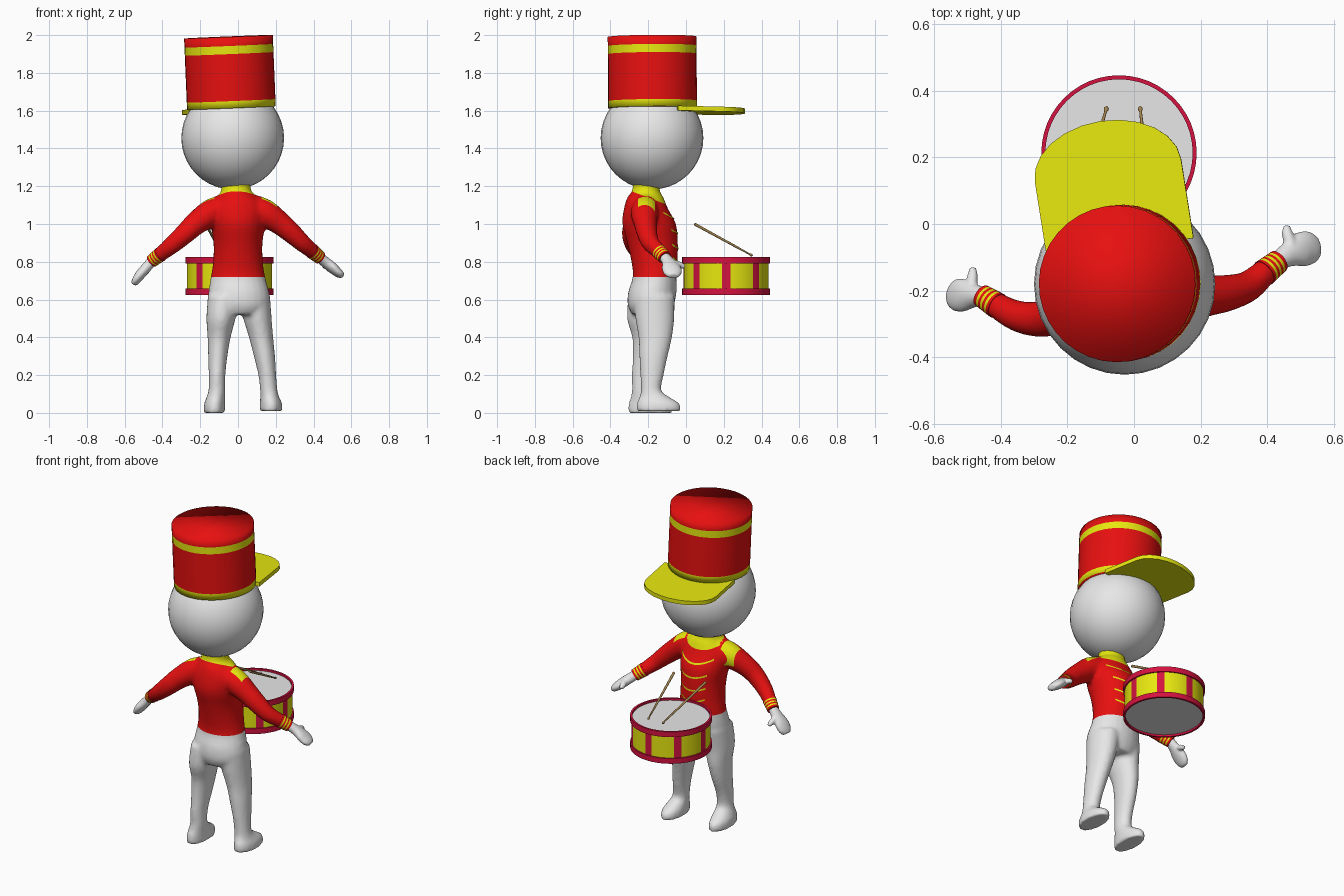
import bpy, bmesh, math
from mathutils import Vector
from mathutils.bvhtree import BVHTree

if "Cube" in bpy.data.objects:
    bpy.data.objects.remove(bpy.data.objects["Cube"])


def material(name, rgb):
    m = bpy.data.materials.new(name)
    m.diffuse_color = (*rgb, 1)
    m.use_nodes = True
    m.node_tree.nodes["Principled BSDF"].inputs["Base Color"].default_value = m.diffuse_color
    return m


RED = material("red cloth", (0.8, 0.005, 0.005))
YELLOW = material("yellow trim", (0.8, 0.8, 0.005))
WHITE = material("white", (0.8, 0.8, 0.8))
CRIMSON = material("crimson", (0.66, 0.006, 0.05))
WOOD = material("stick wood", (0.36, 0.23, 0.08))


def finish(name, bm, mats, angle=40):
    bmesh.ops.recalc_face_normals(bm, faces=bm.faces)
    me = bpy.data.meshes.new(name)
    bm.to_mesh(me)
    bm.free()
    for m in mats:
        me.materials.append(m)
    me.shade_smooth()
    if angle:
        me.set_sharp_from_angle(angle=math.radians(angle))
    ob = bpy.data.objects.new(name, me)
    bpy.context.collection.objects.link(ob)
    return ob


def curved(stations, n=4):
    """Catmull-Rom interpolation of loft stations."""
    pts = [stations[0]] + list(stations) + [stations[-1]]
    out = []
    for a, b, c, d in zip(pts, pts[1:], pts[2:], pts[3:]):
        for k in range(n):
            t = k / n
            out.append([0.5 * (2 * q + (r - p) * t + (2 * p - 5 * q + 4 * r - s) * t * t
                               + (3 * q - p - 3 * r + s) * t ** 3) for p, q, r, s in zip(a, b, c, d)])
    return out + [list(stations[-1])]


def loft(bm, stations, seg=24, along=False, mats=None, cap=0, caps=True):
    """Elliptical rings (x, y, z, r1, r2), level or square to the path."""
    pos = [Vector(s[:3]) for s in stations]
    rings = []
    for i, s in enumerate(stations):
        u, v = Vector((1, 0, 0)), Vector((0, 1, 0))
        if along:
            d = (pos[min(i + 1, len(pos) - 1)] - pos[max(i - 1, 0)]).normalized()
            u = d.cross(Vector((0, 0, 1))).normalized()
            v = d.cross(u)
        rings.append([bm.verts.new(pos[i] + u * s[3] * math.cos(a) + v * s[4] * math.sin(a))
                      for a in (2 * math.pi * k / seg for k in range(seg))])
    for i, (lo, hi) in enumerate(zip(rings, rings[1:])):
        for k in range(seg):
            j = (k + 1) % seg
            f = bm.faces.new((lo[k], lo[j], hi[j], hi[k]))
            f.material_index = mats[i] if mats else 0
    if caps:
        for r in (rings[0], rings[-1]):
            bm.faces.new(r).material_index = cap


def fused(name, bm, voxel, iterations):
    """Fuse overlapping lofts into one smooth skin and return it as bmesh."""
    ob = finish(name, bm, [])
    rem = ob.modifiers.new("fuse", 'REMESH')
    rem.mode, rem.voxel_size = 'VOXEL', voxel
    smo = ob.modifiers.new("relax", 'SMOOTH')
    smo.factor, smo.iterations = 0.5, iterations
    dg = bpy.context.evaluated_depsgraph_get()
    me = bpy.data.meshes.new_from_object(ob.evaluated_get(dg))
    bpy.data.objects.remove(ob)
    out = bmesh.new()
    out.from_mesh(me)
    return out


# Body: neck, torso, legs with feet, sleeves
torso = [(-.01, -.21, 1.24, .08, .07), (-.01, -.212, 1.175, .08, .074), (0, -.215, 1.14, .108, .096),
         (0, -.212, 1.08, .148, .117), (0, -.195, 1.0, .145, .142), (0, -.177, .9, .13, .134),
         (0, -.167, .8, .132, .122), (0, -.166, .72, .144, .116), (.004, -.178, .64, .16, .128),
         (.005, -.186, .57, .162, .122), (.006, -.185, .52, .13, .1)]
left_leg = [(-.075, -.19, .62, .085, .115), (-.09, -.205, .5, .077, .107), (-.1, -.195, .4, .061, .09),
            (-.107, -.205, .3, .051, .077), (-.111, -.225, .2, .044, .062), (-.112, -.23, .12, .044, .056),
            (-.118, -.213, .08, .05, .08), (-.124, -.192, .045, .056, .113), (-.125, -.19, 0, .057, .117)]
right_leg = [(.085, -.17, .62, .085, .11), (.103, -.165, .5, .075, .103), (.122, -.163, .4, .064, .089),
             (.14, -.172, .3, .056, .075), (.155, -.18, .2, .047, .062), (.163, -.185, .12, .046, .054),
             (.168, -.168, .085, .05, .078), (.174, -.148, .05, .059, .113), (.175, -.145, .01, .061, .117)]
left_arm = [(-.05, -.21, 1.1, .065), (-.14, -.23, 1.06, .073), (-.22, -.265, 1.005, .062),
            (-.28, -.285, .95, .055), (-.35, -.276, .888, .047), (-.41, -.245, .84, .039),
            (-.455, -.216, .805, .034)]
right_arm = [(.05, -.21, 1.1, .065), (.14, -.22, 1.06, .073), (.22, -.215, 1.005, .062),
             (.28, -.207, .955, .055), (.34, -.188, .9, .047), (.39, -.147, .858, .04),
             (.432, -.113, .823, .035)]
bm = bmesh.new()
for part in (torso, left_leg, right_leg):
    loft(bm, curved(part))
for arm in (left_arm, right_arm):
    loft(bm, curved([(*s, s[3]) for s in arm]), along=True)
bm = fused("body", bm, 0.011, 5)

# Clean colour borders: waist, collar, shoulder patches
collar_n = Vector((0, .38, 1))
cuts = [((0, 0, .72), (0, 0, 1)), ((0, -.285, 1.172), collar_n), ((0, -.255, 0), (0, 1, 0)),
        ((0, -.165, 0), (0, 1, 0))]
cuts += [((x, 0, 0), (1, 0, 0)) for x in (-.205, -.125, .125, .205)]
for co, no in cuts:
    bmesh.ops.bisect_plane(bm, geom=bm.verts[:] + bm.edges[:] + bm.faces[:], plane_co=co, plane_no=no)
for f in bm.faces:
    c = f.calc_center_median()
    collar = (c - Vector((0, -.285, 1.172))).dot(collar_n) > 0 and abs(c.x) < .11
    patch = .125 < abs(c.x) < .205 and -.255 < c.y < -.165 and c.z > 1.02
    f.material_index = 2 if c.z < .72 else 1 if collar or patch else 0
tree = BVHTree.FromBMesh(bm)
finish("body", bm, [RED, YELLOW, WHITE], 0)

# Chest braids: thin ribbons following the jacket front
bm = bmesh.new()
for z0, w, sag in ((1.06, .11, .03), (.97, .09, .02), (.89, .085, .02), (.82, .08, .02)):
    prev = None
    for k in range(17):
        t = k / 8 - 1
        pair = []
        for dz in (-.005, .005):
            z = z0 - sag * (1 - t * t) + dz
            hit = tree.ray_cast(Vector((t * w, 1, z)), Vector((0, -1, 0)))[0]
            pair.append(bm.verts.new(hit + Vector((0, .004, 0))))
        if prev:
            bm.faces.new((prev[0], pair[0], pair[1], prev[1]))
        prev = pair
finish("chest_braids", bm, [YELLOW])

# Striped cuffs and hands
palms = {"left": [(-.45, -.219, .81, .027, .027), (-.48, -.215, .775, .036, .027),
                  (-.515, -.214, .735, .05, .027), (-.54, -.212, .7, .045, .022), (-.553, -.21, .68, .026, .014)],
         "right": [(.425, -.118, .828, .028, .028), (.46, -.094, .8, .036, .028),
                   (.5, -.077, .767, .052, .028), (.535, -.07, .738, .047, .023), (.555, -.066, .724, .026, .014)]}
thumbs = {"left": [(-.488, -.19, .765, .018, .018), (-.484, -.155, .752, .016, .016), (-.484, -.132, .742, .01, .01)],
          "right": [(.472, -.07, .795, .018, .018), (.46, -.03, .782, .017, .017), (.458, -.006, .772, .01, .01)]}
for side, arm in (("left", left_arm), ("right", right_arm)):
    a, b = Vector(arm[-2]), Vector(arm[-1])
    bm = bmesh.new()
    bands = [0, .16, .3, .44, .58, .72, .86, 1.04]
    loft(bm, [(*a.lerp(b, t)[:3], a.lerp(b, t)[3] + .001, a.lerp(b, t)[3] + .001) for t in bands],
         along=True, mats=[0, 1, 0, 1, 0, 1, 0])
    finish(side + "_cuff", bm, [RED, YELLOW])
    bm = bmesh.new()
    loft(bm, curved(palms[side]), along=True)
    loft(bm, curved(thumbs[side]), along=True)
    finish(side + "_hand", fused("hand", bm, 0.006, 3), [WHITE], 0)

# Head
bm = bmesh.new()
bmesh.ops.create_uvsphere(bm, u_segments=32, v_segments=20, radius=.272)
head = finish("head", bm, [WHITE], 0)
head.location = (-.028, -.18, 1.455)

# Tall hat with two trim bands
bm = bmesh.new()
loft(bm, [(0, 0, z, .235, .235) for z in (0, .038, .287, .33, .378)], seg=36, mats=[1, 0, 1, 0])
hat = finish("hat", bm, [RED, YELLOW], 0)

# Visor plate
bm = bmesh.new()
outline = [(.232, .1)] + [(.01 + .222 * math.cos(a), .34 + .15 * math.sin(a))
                          for a in (math.pi * k / 12 for k in range(13))] + [(-.212, .1)]
face = bm.faces.new([bm.verts.new((x, y, -.02)) for x, y in outline])
ext = bmesh.ops.extrude_face_region(bm, geom=[face])["geom"]
bmesh.ops.translate(bm, vec=(0, 0, .025), verts=[v for v in ext if isinstance(v, bmesh.types.BMVert)])
visor = finish("visor", bm, [YELLOW])
for ob, pitch in ((hat, 0), (visor, -1.3)):
    ob.location = (-.035, -.177, 1.614)
    ob.rotation_euler = [math.radians(d) for d in (pitch, -2.4, 9)]

# Drum shell with eight upright bars
DX, DY = -.045, .213
bm = bmesh.new()
loft(bm, [(DX, DY, z, .225, .225) for z in (.637, .813)], seg=64, cap=2)
for f in bm.faces:
    if len(f.verts) == 4:
        c = f.calc_center_median()
        k = math.floor(math.atan2(c.y - DY, c.x - DX) / (2 * math.pi) * 64)
        f.material_index = 1 if k % 8 in (0, 7) else 0
finish("drum_shell", bm, [YELLOW, CRIMSON, WHITE])

# Drum rims
for name, z0, z1 in (("lower_rim", .625, .658), ("upper_rim", .792, .825)):
    bm = bmesh.new()
    prof = ((.221, z0), (.233, z0), (.233, z1), (.221, z1), (.221, z0))
    loft(bm, [(DX, DY, z, r, r) for r, z in prof], seg=48, caps=False)
    bmesh.ops.remove_doubles(bm, verts=bm.verts, dist=1e-5)
    finish(name, bm, [CRIMSON])

# Drumsticks with small bead tips
for name, tip, butt in (("left_stick", (-.081, .352, .832), (-.17, .045, 1.0)),
                        ("right_stick", (.018, .352, .832), (.052, .045, 1.0))):
    a, b = Vector(tip), Vector(butt)
    bm = bmesh.new()
    prof = ((0, .003), (.015, .007), (.03, .007), (.05, .004), (.3, .006), (1, .0075))
    loft(bm, [(*a.lerp(b, t), r, r) for t, r in prof], seg=10, along=True)
    finish(name, bm, [WOOD])
